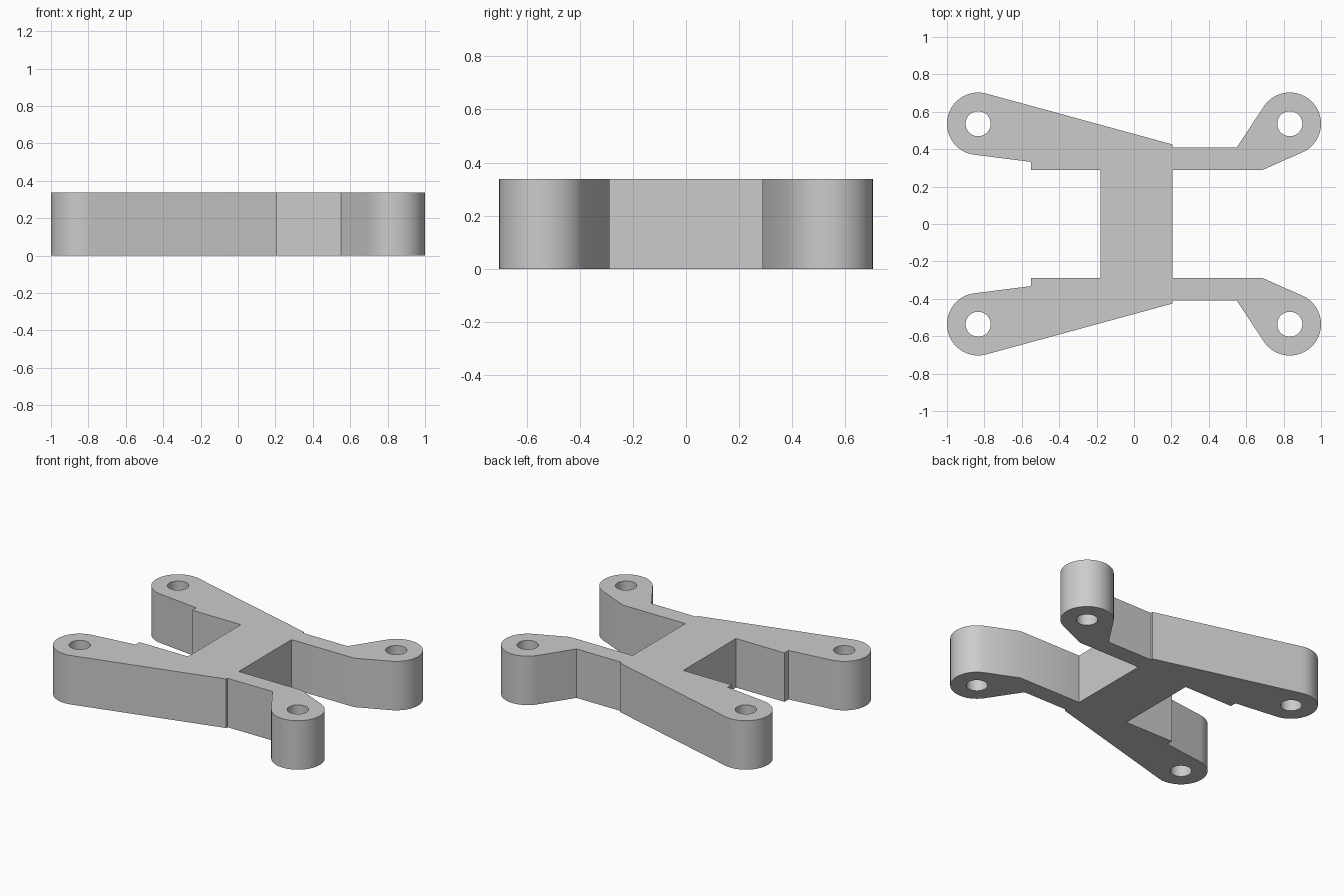
import bpy
from math import cos, sin, radians

HEIGHT = 0.338
EYE_X, EYE_Y, EYE_R, HOLE_R = 0.833, 0.536, 0.167, 0.067

if "Cube" in bpy.data.objects:
    bpy.data.objects.remove(bpy.data.objects["Cube"], do_unlink=True)

# Plain grey material
grey = bpy.data.materials.new("plain grey")
grey.use_nodes = True
colour = (0.6, 0.6, 0.6, 1)
grey.diffuse_color = colour
grey.node_tree.nodes["Principled BSDF"].inputs["Base Color"].default_value = colour


def arc(cx, cy, r, start, end, steps):
    """Points on an arc, angles in degrees."""
    angles = [radians(start + (end - start) * i / steps) for i in range(steps + 1)]
    return [(cx + r * cos(a), cy + r * sin(a)) for a in angles]


def add_loop(curve, points):
    spline = curve.splines.new("POLY")
    spline.points.add(len(points) - 1)
    for p, (x, y) in zip(spline.points, points):
        p.co = (x, y, 0, 1)
    spline.use_cyclic_u = True


# Half outline: neck, short cranked arm, long tapered arm, neck
half = [(0.207, 0.288), (0.685, 0.288)]
half += arc(EYE_X, EYE_Y, EYE_R, -66, 146, 40)
half += [(0.55, 0.41), (0.207, 0.41), (0.207, 0.425)]
half += arc(-EYE_X, EYE_Y, EYE_R, 74.8, 263, 36)
half += [(-0.55, 0.332), (-0.55, 0.288), (-0.18, 0.288)]

# Filled profile with four bolt holes, extruded to full thickness
profile = bpy.data.curves.new("bracket", "CURVE")
profile.dimensions = "2D"
profile.fill_mode = "BOTH"
profile.extrude = HEIGHT / 2
add_loop(profile, half + [(x, -y) for x, y in reversed(half)])
for sx in (-1, 1):
    for sy in (-1, 1):
        add_loop(profile, arc(sx * EYE_X, sy * EYE_Y, HOLE_R, 0, 360, 40)[:-1])
profile.materials.append(grey)

bracket = bpy.data.objects.new("bracket", profile)
bpy.context.collection.objects.link(bracket)
bracket.location.z = HEIGHT / 2

# Turn into a welded mesh with smooth rounded ends and crisp edges
bpy.ops.object.select_all(action="DESELECT")
bracket.select_set(True)
bpy.context.view_layer.objects.active = bracket
bpy.ops.object.convert(target="MESH")
bpy.ops.object.mode_set(mode="EDIT")
bpy.ops.mesh.select_all(action="SELECT")
bpy.ops.mesh.remove_doubles(threshold=0.0005)
bpy.ops.mesh.normals_make_consistent(inside=False)
bpy.ops.object.mode_set(mode="OBJECT")
bpy.ops.object.shade_smooth_by_angle(angle=radians(25))
